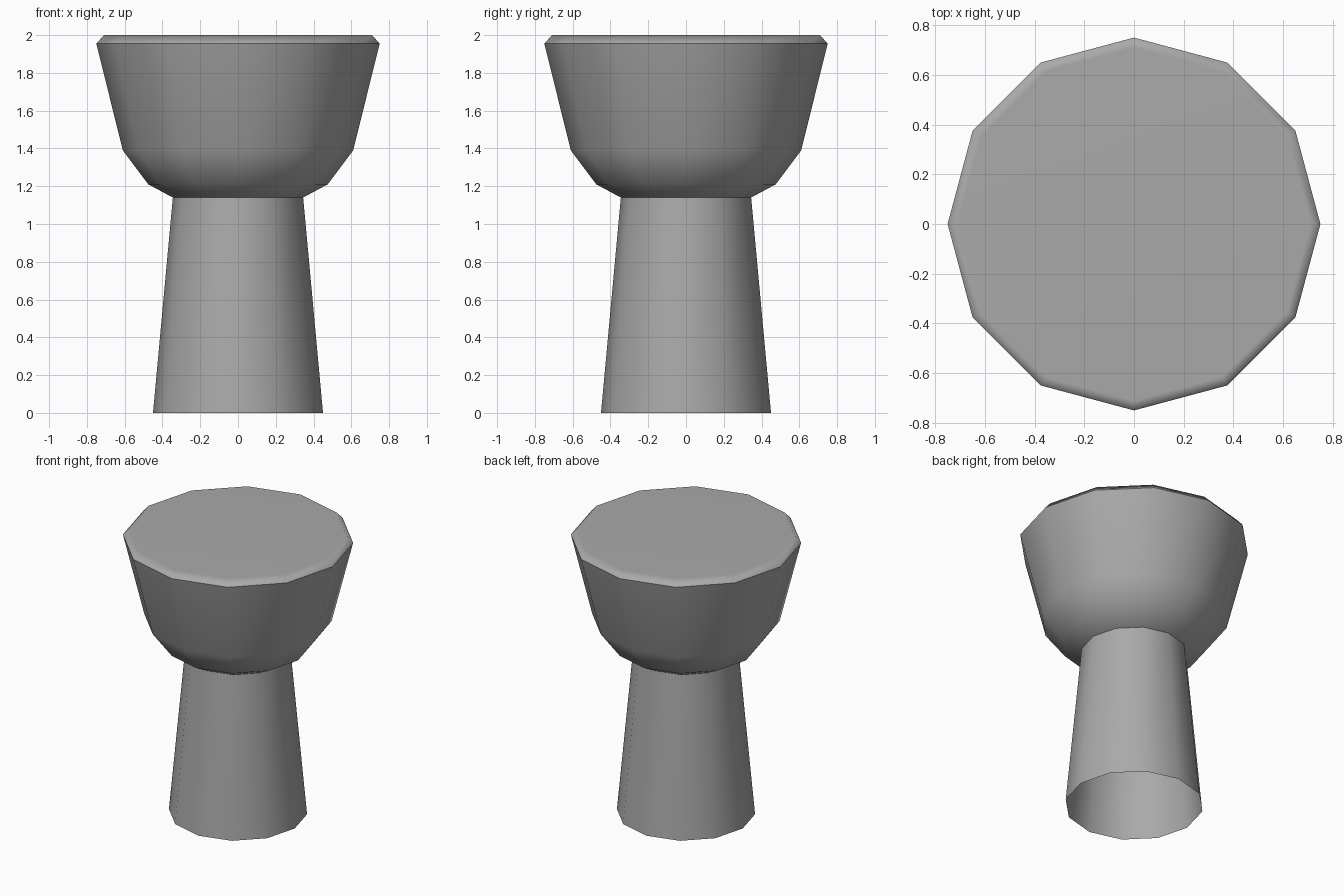
import bpy
import math

SIDES = 12

cube = bpy.data.objects.get("Cube")
if cube:
    bpy.data.objects.remove(cube)

grey = bpy.data.materials.new("plain grey")
grey.use_nodes = True
grey.diffuse_color = (0.4, 0.4, 0.4, 1)
grey.node_tree.nodes["Principled BSDF"].inputs["Base Color"].default_value = (0.4, 0.4, 0.4, 1)


def lathe(name, profile, cap_top=False):
    """Revolve (radius, height) points, bottom to top, round the z axis."""
    verts, faces = [], []
    for r, z in profile:
        for i in range(SIDES):
            a = math.tau * i / SIDES
            verts.append((r * math.cos(a), r * math.sin(a), z))
    for ring in range(len(profile) - 1):
        low, high = ring * SIDES, (ring + 1) * SIDES
        for i in range(SIDES):
            j = (i + 1) % SIDES
            faces.append((low + i, low + j, high + j, high + i))
    if cap_top:
        faces.append(tuple(range(len(verts) - SIDES, len(verts))))
    mesh = bpy.data.meshes.new(name)
    mesh.from_pydata(verts, [], faces)
    mesh.materials.append(grey)
    obj = bpy.data.objects.new(name, mesh)
    bpy.context.collection.objects.link(obj)

    # Smooth facets, with a crease kept under the bevelled rim
    bpy.ops.object.select_all(action="DESELECT")
    obj.select_set(True)
    bpy.context.view_layer.objects.active = obj
    bpy.ops.object.shade_smooth_by_angle(angle=math.radians(52))
    weighted = obj.modifiers.new("weighted normals", "WEIGHTED_NORMAL")
    weighted.keep_sharp = True
    return obj


# Tapered hollow stem, open at the foot
lathe("stem", [(0.45, 0), (0.345, 1.14)])

# Flared bowl with a bevelled rim and a flat closed top
lathe("bowl", [(0.345, 1.14), (0.475, 1.21), (0.61, 1.39),
               (0.75, 1.955), (0.71, 2.0)], cap_top=True)
